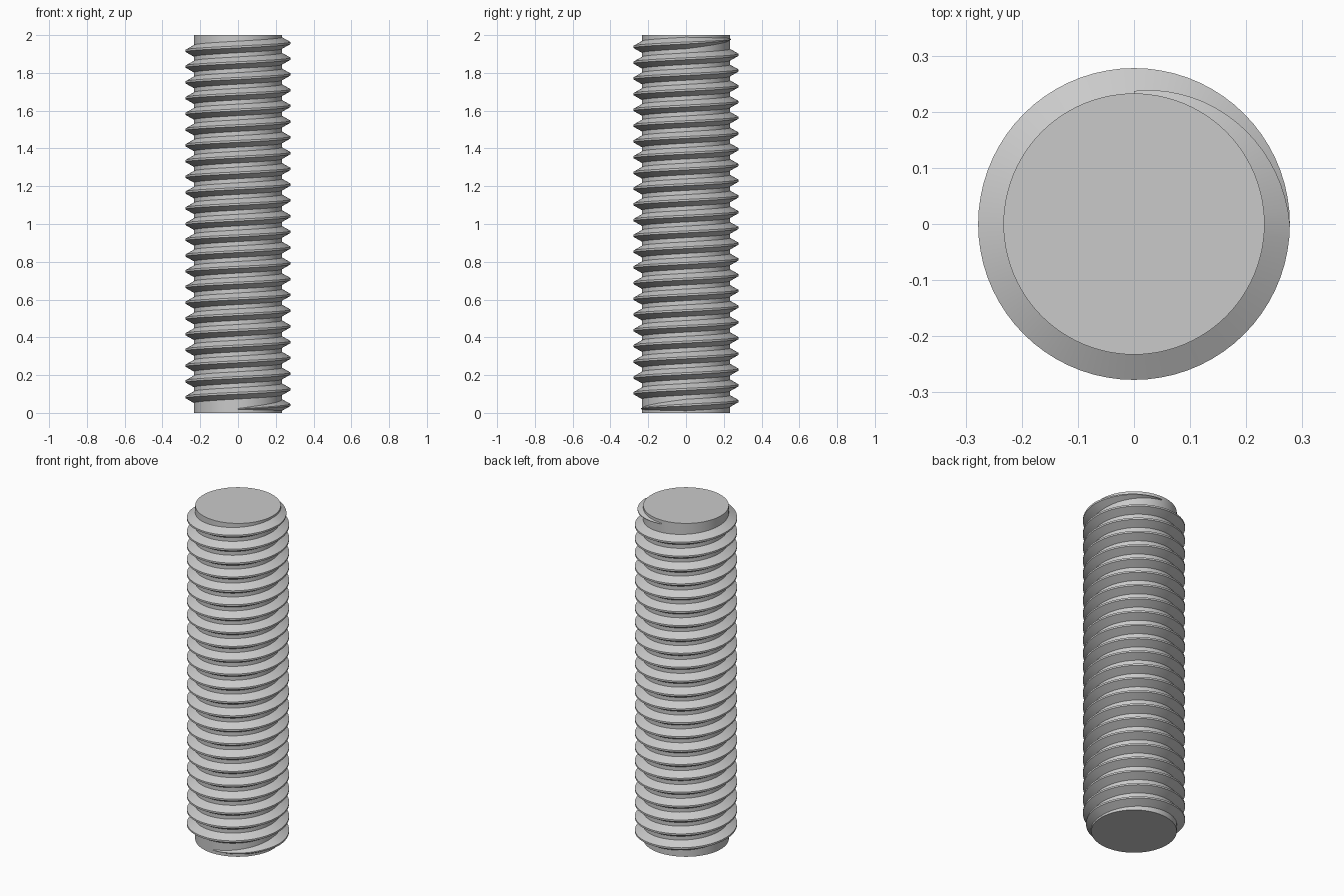
import bpy
import bmesh
import math

cube = bpy.data.objects.get("Cube")
if cube:
    bpy.data.objects.remove(cube, do_unlink=True)

LENGTH = 2.0
PITCH = LENGTH / 24
TURNS = 23.5
STEPS = 72                               # rows per turn
CREST_R = 0.2778
CORE_R = CREST_R - 0.5413 * PITCH        # standard sixty degree thread depth
ROOT_HALF = PITCH * 3 / 8                # half height of the ridge at the core
CREST_HALF = PITCH / 16                  # half height of the flat crest

steel = bpy.data.materials.new("grey_steel")
steel.use_nodes = True
grey = (0.59, 0.59, 0.59, 1.0)
steel.diffuse_color = grey
steel.node_tree.nodes["Principled BSDF"].inputs["Base Color"].default_value = grey


def finish(bm, name):
    """Turn a bmesh into a smooth object with sharp edges kept."""
    bmesh.ops.recalc_face_normals(bm, faces=bm.faces[:])
    mesh = bpy.data.meshes.new(name)
    bm.to_mesh(mesh)
    bm.free()
    mesh.materials.append(steel)
    obj = bpy.data.objects.new(name, mesh)
    bpy.context.collection.objects.link(obj)
    bpy.ops.object.select_all(action="DESELECT")
    obj.select_set(True)
    bpy.context.view_layer.objects.active = obj
    bpy.ops.object.shade_smooth_by_angle(angle=math.radians(25))


# Plain round core with flat ends
bm = bmesh.new()
bmesh.ops.create_cone(bm, cap_ends=True, segments=96, radius1=CORE_R,
                      radius2=CORE_R, depth=LENGTH)
bmesh.ops.translate(bm, verts=bm.verts[:], vec=(0, 0, LENGTH / 2))
finish(bm, "rod_core")

# Right-handed ridge from the front to the back, fading out over a quarter turn
bm = bmesh.new()
start_z = (LENGTH - TURNS * PITCH) / 2
inner = CORE_R - 0.001
rows = []
for i in range(int(TURNS * STEPS) + 1):
    turn = i / STEPS
    angle = math.tau * turn - math.pi / 2
    fade = 0.1 + 0.9 * min(1.0, 4 * turn, 4 * (TURNS - turn))
    crest = CORE_R + (CREST_R - CORE_R) * fade
    profile = [(inner, -ROOT_HALF), (crest, -CREST_HALF),
               (crest, CREST_HALF), (inner, ROOT_HALF)]
    z = start_z + turn * PITCH
    rows.append([bm.verts.new((r * math.cos(angle), r * math.sin(angle), z + h * fade))
                 for r, h in profile])
for a, b in zip(rows, rows[1:]):
    for j in range(4):
        k = (j + 1) % 4
        bm.faces.new((a[j], b[j], b[k], a[k]))
bm.faces.new(rows[0])
bm.faces.new(rows[-1])
finish(bm, "screw_thread")
